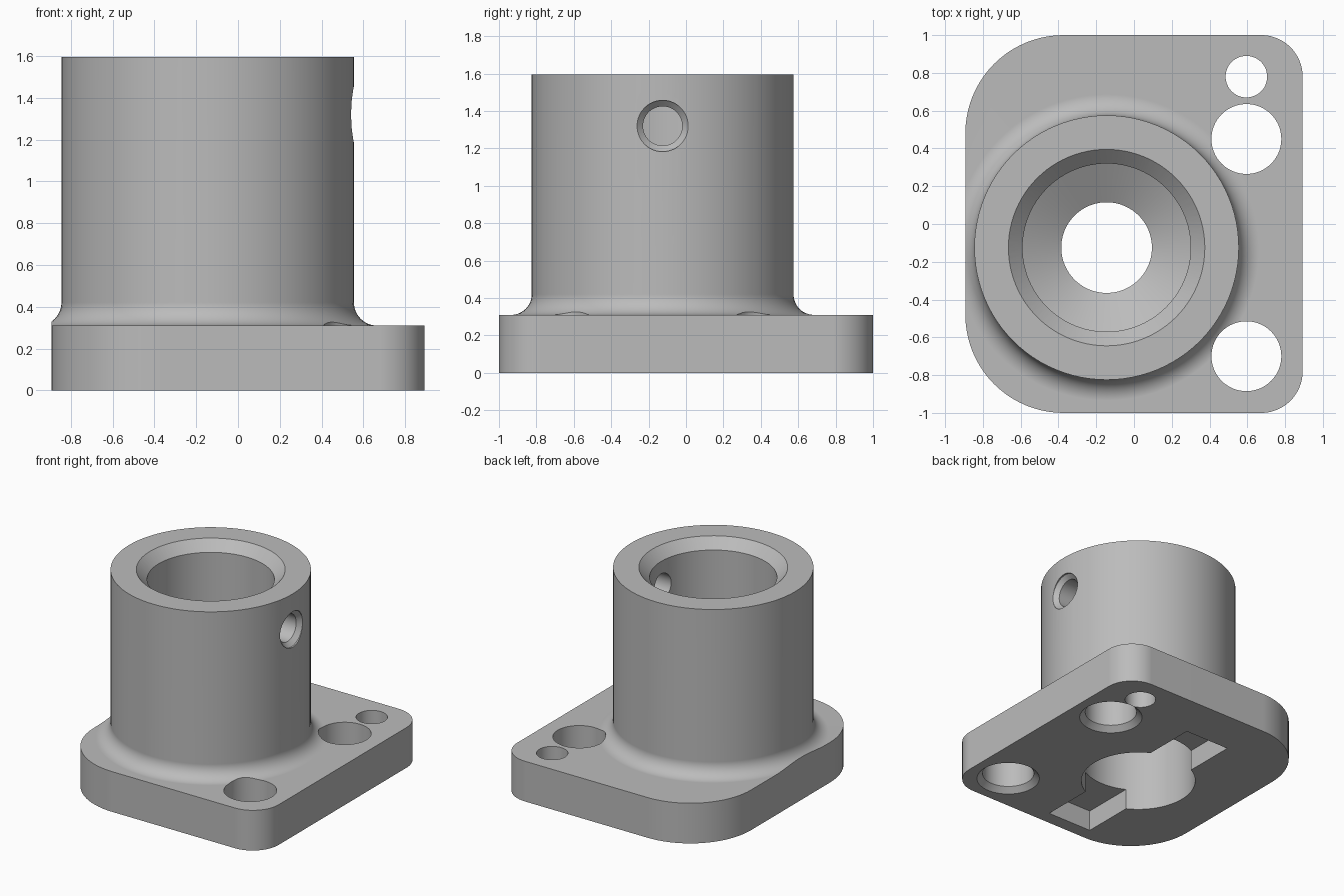
import bpy, bmesh
from math import pi, sin, cos, radians
from mathutils import Matrix, Vector

cube = bpy.data.objects.get("Cube")
if cube:
    bpy.data.objects.remove(cube, do_unlink=True)

AXIS = Vector((-0.145, -0.125, 0))    # axis of the sleeve and its bore
PLATE_TOP = 0.31
SLEEVE_TOP = 1.595


def finish(bm, name):
    bmesh.ops.remove_doubles(bm, verts=bm.verts, dist=1e-5)
    bmesh.ops.recalc_face_normals(bm, faces=bm.faces)
    mesh = bpy.data.meshes.new(name)
    bm.to_mesh(mesh)
    bm.free()
    obj = bpy.data.objects.new(name, mesh)
    bpy.context.collection.objects.link(obj)
    return obj


def box(name, size, centre):
    bm = bmesh.new()
    bmesh.ops.create_cube(bm, size=1, matrix=Matrix.Translation(centre) @ Matrix.Diagonal((*size, 1)))
    return finish(bm, name)


def lathe(name, profile, matrix, steps=96):
    """Revolve (radius, height) points about local z; the ends lie on the axis."""
    bm = bmesh.new()
    verts = [bm.verts.new((r, 0, z)) for r, z in profile]
    edges = [bm.edges.new(pair) for pair in zip(verts, verts[1:])]
    bmesh.ops.spin(bm, geom=verts + edges, cent=(0, 0, 0), axis=(0, 0, 1),
                   angle=2 * pi, steps=steps, use_merge=True)
    bm.transform(matrix)
    return finish(bm, name)


def rounded_prism(name, half_x, half_y, radii, z0, z1, steps=20):
    """Prism with corner radii listed anticlockwise from +x +y."""
    bm = bmesh.new()
    verts = []
    for i, ((sx, sy), r) in enumerate(zip(((1, 1), (-1, 1), (-1, -1), (1, -1)), radii)):
        for k in range(steps + 1):
            a = (i + k / steps) * pi / 2
            verts.append(bm.verts.new((sx * (half_x - r) + r * cos(a),
                                       sy * (half_y - r) + r * sin(a), z0)))
    base = bm.faces.new(verts)
    top = bmesh.ops.extrude_face_region(bm, geom=[base])["geom"]
    bmesh.ops.translate(bm, vec=(0, 0, z1 - z0),
                        verts=[v for v in top if isinstance(v, bmesh.types.BMVert)])
    return finish(bm, name)


def combine(target, tool, operation):
    mod = target.modifiers.new(tool.name, "BOOLEAN")
    mod.object, mod.operation, mod.solver = tool, operation, "EXACT"
    bpy.context.view_layer.objects.active = target
    bpy.ops.object.modifier_apply(modifier=mod.name)
    bpy.data.objects.remove(tool, do_unlink=True)


# Slab and filleted sleeve, trimmed together to the flange outline
body = box("flanged_sleeve", (2.6, 2.6, PLATE_TOP), (0, 0, PLATE_TOP / 2))
radius, fillet = 0.70, 0.11
profile = [(0, 0.2), (radius + fillet, 0.2)]
for k in range(13):
    a = k / 12 * pi / 2
    profile.append((radius + fillet - fillet * sin(a), PLATE_TOP + fillet - fillet * cos(a)))
profile += [(radius, SLEEVE_TOP), (0, SLEEVE_TOP)]
combine(body, lathe("sleeve", profile, Matrix.Translation(AXIS)), "UNION")
combine(body, rounded_prism("flange_outline", 0.893, 1.0, (0.22, 0.52, 0.52, 0.22), -0.2, 2), "INTERSECT")

# Stepped bore with a conical seat and chamfered mouth
bore = [(0, -0.1), (0.41, -0.1), (0.41, 0.6), (0.24, 0.6), (0.24, 0.83), (0.445, 0.95),
        (0.445, SLEEVE_TOP - 0.075), (0.62, SLEEVE_TOP + 0.1), (0, SLEEVE_TOP + 0.1)]
combine(body, lathe("bore", bore, Matrix.Translation(AXIS)), "DIFFERENCE")

# Key slot across the underside
combine(body, box("key_slot", (0.38, 1.54, 0.36), AXIS + Vector((0, 0, -0.02))), "DIFFERENCE")

# Bolt holes countersunk from below, and a small plain hole
for y in (0.45, -0.70):
    bolt = [(0, -0.1), (0.325, -0.1), (0.185, 0.04), (0.185, 0.6), (0, 0.6)]
    combine(body, lathe("bolt_hole", bolt, Matrix.Translation((0.595, y, 0)), 64), "DIFFERENCE")
pin = [(0, -0.1), (0.11, -0.1), (0.11, 0.6), (0, 0.6)]
combine(body, lathe("pin_hole", pin, Matrix.Translation((0.595, 0.78, 0)), 48), "DIFFERENCE")

# Countersunk cross hole through the side wall
cross = [(0, 0.2), (0.105, 0.2), (0.105, 0.655), (0.137, 0.687), (0.137, 0.9), (0, 0.9)]
turn = Matrix.Translation(AXIS + Vector((0, 0, 1.32))) @ Matrix.Rotation(pi / 2, 4, "Y")
combine(body, lathe("cross_hole", cross, turn, 48), "DIFFERENCE")

# Plain grey metal
grey = bpy.data.materials.new("grey_metal")
grey.use_nodes = True
colour = (0.5, 0.5, 0.5, 1)
grey.diffuse_color = colour
grey.node_tree.nodes["Principled BSDF"].inputs["Base Color"].default_value = colour
body.data.materials.clear()
body.data.materials.append(grey)

# Smooth curved walls, with crisp edges and level flats
bpy.ops.object.select_all(action="DESELECT")
body.select_set(True)
bpy.context.view_layer.objects.active = body
bpy.ops.object.shade_smooth_by_angle(angle=radians(25))
weighted = body.modifiers.new("level_flats", "WEIGHTED_NORMAL")
weighted.keep_sharp = True
